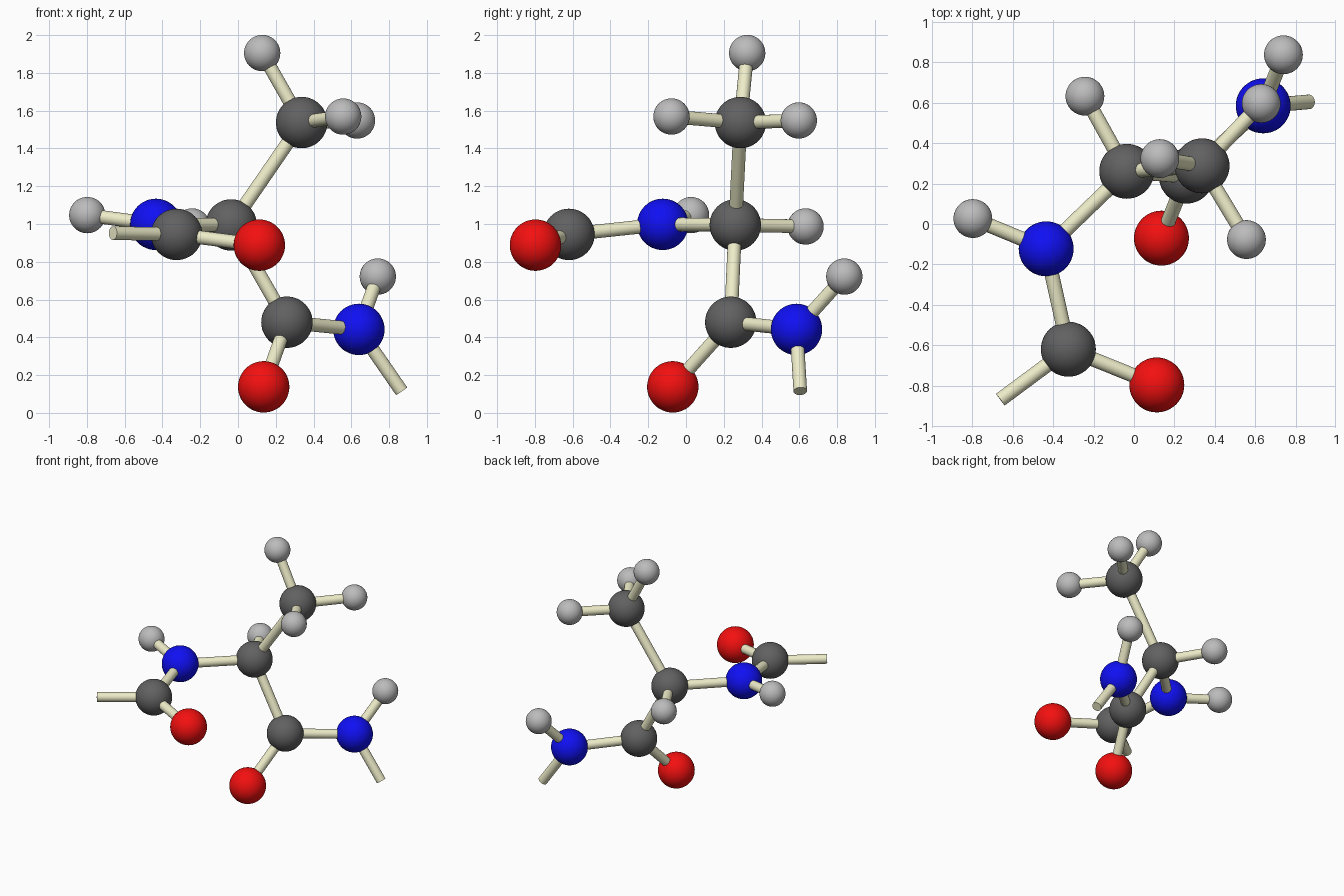
import bpy
from mathutils import Vector

if "Cube" in bpy.data.objects:
    bpy.data.objects.remove(bpy.data.objects["Cube"])


def material(name, rgb):
    m = bpy.data.materials.new(name)
    m.diffuse_color = (*rgb, 1)
    m.use_nodes = True
    m.node_tree.nodes["Principled BSDF"].inputs["Base Color"].default_value = m.diffuse_color
    return m


# element: (radius, material)
KINDS = {
    "carbon": (0.136, material("dark_grey", (0.12, 0.12, 0.12))),
    "nitrogen": (0.136, material("blue", (0.005, 0.005, 0.9))),
    "oxygen": (0.136, material("red", (0.9, 0.005, 0.005))),
    "hydrogen": (0.096, material("light_grey", (0.5, 0.5, 0.5))),
}
CREAM = material("cream", (0.85, 0.84, 0.58))
ROD_RADIUS = 0.036

# atoms: name -> (element, centre)
ATOMS = {
    "centre_carbon": ("carbon", (-0.036, 0.261, 0.995)),
    "methyl_carbon": ("carbon", (0.337, 0.288, 1.537)),
    "left_carbon": ("carbon", (-0.325, -0.620, 0.945)),
    "lower_carbon": ("carbon", (0.259, 0.237, 0.480)),
    "left_nitrogen": ("nitrogen", (-0.435, -0.123, 0.998)),
    "lower_nitrogen": ("nitrogen", (0.640, 0.585, 0.442)),
    "left_oxygen": ("oxygen", (0.113, -0.797, 0.888)),
    "lower_oxygen": ("oxygen", (0.136, -0.070, 0.138)),
    "centre_hydrogen": ("hydrogen", (-0.243, 0.633, 0.987)),
    "left_hydrogen": ("hydrogen", (-0.798, 0.027, 1.047)),
    "lower_hydrogen": ("hydrogen", (0.740, 0.838, 0.722)),
    "methyl_hydrogen_top": ("hydrogen", (0.128, 0.324, 1.905)),
    "methyl_hydrogen_front": ("hydrogen", (0.557, -0.077, 1.569)),
    "methyl_hydrogen_back": ("hydrogen", (0.630, 0.597, 1.548)),
}
BONDS = [
    ("centre_carbon", "methyl_carbon"), ("centre_carbon", "lower_carbon"),
    ("centre_carbon", "left_nitrogen"), ("centre_carbon", "centre_hydrogen"),
    ("left_nitrogen", "left_carbon"), ("left_nitrogen", "left_hydrogen"),
    ("left_carbon", "left_oxygen"), ("lower_carbon", "lower_oxygen"),
    ("lower_carbon", "lower_nitrogen"), ("lower_nitrogen", "lower_hydrogen"),
    ("methyl_carbon", "methyl_hydrogen_top"),
    ("methyl_carbon", "methyl_hydrogen_front"),
    ("methyl_carbon", "methyl_hydrogen_back"),
]
# open bonds that continue the chain: atom -> free end
STUBS = {
    "left_carbon": (-0.662, -0.870, 0.952),
    "lower_nitrogen": (0.866, 0.605, 0.115),
}


def rod(name, a, b):
    a, b = Vector(a), Vector(b)
    bpy.ops.mesh.primitive_cylinder_add(
        vertices=32, radius=ROD_RADIUS, depth=(b - a).length, location=(a + b) / 2,
        rotation=(b - a).to_track_quat("Z", "Y").to_euler())
    ob = bpy.context.object
    ob.name = name
    ob.data.materials.append(CREAM)
    bpy.ops.object.shade_smooth_by_angle()


# atom balls
for name, (kind, centre) in ATOMS.items():
    radius, mat = KINDS[kind]
    bpy.ops.mesh.primitive_uv_sphere_add(
        segments=48, ring_count=24, radius=radius, location=centre)
    ball = bpy.context.object
    ball.name = name
    ball.data.materials.append(mat)
    bpy.ops.object.shade_smooth()

# bond rods
for a, b in BONDS:
    rod(f"bond_{a}_to_{b}", ATOMS[a][1], ATOMS[b][1])

# chain stubs
for a, end in STUBS.items():
    rod(f"open_bond_{a}", ATOMS[a][1], end)
